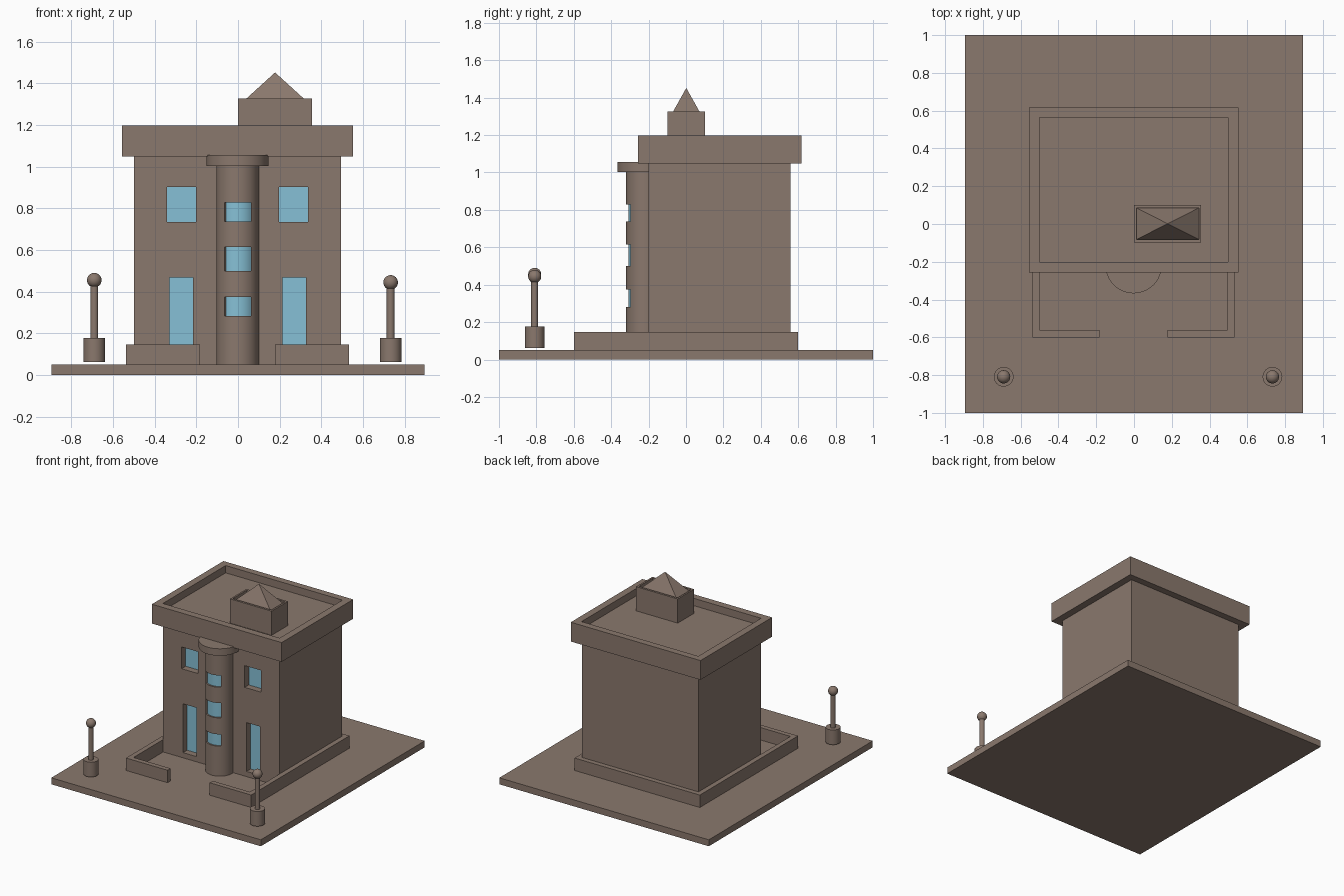
import bpy, bmesh, math

if "Cube" in bpy.data.objects:
    bpy.data.objects.remove(bpy.data.objects["Cube"])


def material(name, rgb):
    m = bpy.data.materials.new(name)
    m.diffuse_color = (*rgb, 1)
    m.use_nodes = True
    m.node_tree.nodes["Principled BSDF"].inputs["Base Color"].default_value = m.diffuse_color
    return m


STONE = material("brown stone", (0.255, 0.189, 0.153))
GLASS = material("blue glass", (0.24, 0.53, 0.67))
CX = -0.002          # slight sideways offset of the house


def finish(name, bm, mat, smooth=False):
    bmesh.ops.recalc_face_normals(bm, faces=bm.faces)
    me = bpy.data.meshes.new(name)
    bm.to_mesh(me)
    bm.free()
    me.materials.append(mat)
    ob = bpy.data.objects.new(name, me)
    bpy.context.collection.objects.link(ob)
    if smooth:
        smooth_by_angle(ob)
    return ob


def smooth_by_angle(ob):
    bpy.ops.object.select_all(action='DESELECT')
    ob.select_set(True)
    bpy.context.view_layer.objects.active = ob
    bpy.ops.object.shade_smooth_by_angle(angle=math.radians(35))


def prism(name, pts, z0, z1, mat=STONE, smooth=False):
    bm = bmesh.new()
    f = bm.faces.new([bm.verts.new((x, y, z0)) for x, y in pts])
    r = bmesh.ops.extrude_face_region(bm, geom=[f])
    vs = [v for v in r["geom"] if isinstance(v, bmesh.types.BMVert)]
    bmesh.ops.translate(bm, verts=vs, vec=(0, 0, z1 - z0))
    return finish(name, bm, mat, smooth)


def box(name, x0, x1, y0, y1, z0, z1, mat=STONE):
    return prism(name, [(x0, y0), (x1, y0), (x1, y1), (x0, y1)], z0, z1, mat)


def arc(cx, cy, r, a0, a1, n):
    # angle 0 points to the front (-y)
    return [(cx + r * math.sin(a0 + (a1 - a0) * i / n),
             cy - r * math.cos(a0 + (a1 - a0) * i / n)) for i in range(n + 1)]


def cylinder(name, cx, cy, r, z0, z1, n=48):
    return prism(name, arc(cx, cy, r, 0, math.tau, n)[:-1], z0, z1, STONE, True)


def cut(ob, cutters):
    for c in cutters:
        c.hide_render = True
        m = ob.modifiers.new("cut", 'BOOLEAN')
        m.operation, m.solver, m.object = 'DIFFERENCE', 'EXACT', c
    dg = bpy.context.evaluated_depsgraph_get()
    me = bpy.data.meshes.new_from_object(ob.evaluated_get(dg))
    ob.modifiers.clear()
    ob.data = me
    for c in cutters:
        bpy.data.objects.remove(c)


# ground slab
box("ground_slab", -0.895, 0.895, -1, 1, 0, 0.05)

# house body with recessed doors and windows
body = box("house_body", CX - 0.497, CX + 0.497, -0.2, 0.56, 0.05, 1.14)
cutters = []
for name, x0, x1, z0, z1 in (("left_window", -0.342, -0.201, 0.735, 0.903),
                             ("right_window", 0.197, 0.335, 0.735, 0.903),
                             ("left_door", -0.330, -0.216, 0.09, 0.467),
                             ("right_door", 0.213, 0.327, 0.09, 0.467)):
    cutters.append(box("cutter", x0, x1, -0.3, -0.145, z0, z1))
    box(name, x0, x1, -0.15, -0.144, z0, z1, GLASS)
cut(body, cutters)


def frame(name, o, i, z0, z1):
    # rectangular ring, o and i are (x0, x1, y0, y1)
    bm = bmesh.new()
    rings = []
    for (x0, x1, y0, y1), z in ((o, z0), (o, z1), (i, z1), (i, z0)):
        rings.append([bm.verts.new((x, y, z)) for x, y in
                      ((x0, y0), (x1, y0), (x1, y1), (x0, y1))])
    for k in range(4):
        a, b = rings[k], rings[(k + 1) % 4]
        for j in range(4):
            bm.faces.new((a[j], a[(j + 1) % 4], b[(j + 1) % 4], b[j]))
    return finish(name, bm, STONE)


# parapet around the roof
frame("parapet", (CX - 0.554, CX + 0.554, -0.256, 0.617),
      (CX - 0.499, CX + 0.499, -0.201, 0.565), 1.048, 1.197)
box("roof_deck", CX - 0.499, CX + 0.499, -0.201, 0.565, 1.10, 1.1405)

# roof turret with a pyramid set inside its rim
TX = 0.178
frame("turret", (TX - 0.178, TX + 0.178, -0.098, 0.101),
      (TX - 0.165, TX + 0.165, -0.082, 0.085), 1.14, 1.327)
bm = bmesh.new()
base = [bm.verts.new((TX + sx * 0.165, 0.0015 + sy * 0.0835, 1.302))
        for sx, sy in ((-1, -1), (1, -1), (1, 1), (-1, 1))]
tip = bm.verts.new((TX, 0.0015, 1.452))
bm.faces.new(base)
for j in range(4):
    bm.faces.new((base[j], base[(j + 1) % 4], tip))
finish("turret_roof", bm, STONE)

# round stair tower with curved slot windows
TY, R = -0.218, 0.102
tower = cylinder("round_tower", CX, TY, R, 0.05, 1.004, 64)
cylinder("tower_cap", CX, TY, 0.149, 1.002, 1.056, 64)
aL, aR = -math.asin(0.063 / R), math.asin(0.067 / 0.09)
cutters = []
for k, (z0, z1) in enumerate(((0.282, 0.373), (0.5, 0.615), (0.737, 0.828))):
    slot = arc(CX, TY, 0.086, aL, aR, 12)
    xr = 0.065
    slot += [(xr, -0.42), (CX + 0.2 * math.sin(aL), -0.42),
             (CX + 0.2 * math.sin(aL), TY - 0.2 * math.cos(aL))]
    cutters.append(prism("cutter", slot, z0, z1))
    pane = arc(CX, TY, 0.09, aL, aR, 12) + arc(CX, TY, 0.085, aR, aL, 12)
    prism("tower_window_%d" % (k + 1), pane, z0, z1, GLASS, True)
cut(tower, cutters)
smooth_by_angle(tower)

# low garden wall with a front gateway
X0, X1, T = CX - 0.535, CX + 0.535, 0.038
G = 0.18
prism("garden_wall", [(CX - G, -0.6), (CX - G, -0.6 + T), (X0 + T, -0.6 + T),
                      (X0 + T, 0.56), (X1 - T, 0.56), (X1 - T, -0.6 + T),
                      (CX + G, -0.6 + T), (CX + G, -0.6), (X1, -0.6),
                      (X1, 0.598), (X0, 0.598), (X0, -0.6)], 0.05, 0.146)

# two street lamps
for side, x, z in (("left", -0.69, 0.455), ("right", 0.733, 0.444)):
    y = -0.809
    cylinder(side + "_lamp_base", x, y, 0.052, 0.062, 0.176, 32)
    cylinder(side + "_lamp_pole", x, y, 0.019, 0.17, z - 0.02, 24)
    bm = bmesh.new()
    bmesh.ops.create_uvsphere(bm, u_segments=32, v_segments=16, radius=0.035)
    bmesh.ops.translate(bm, verts=bm.verts, vec=(x, y, z))
    finish(side + "_lamp_globe", bm, STONE, True)
